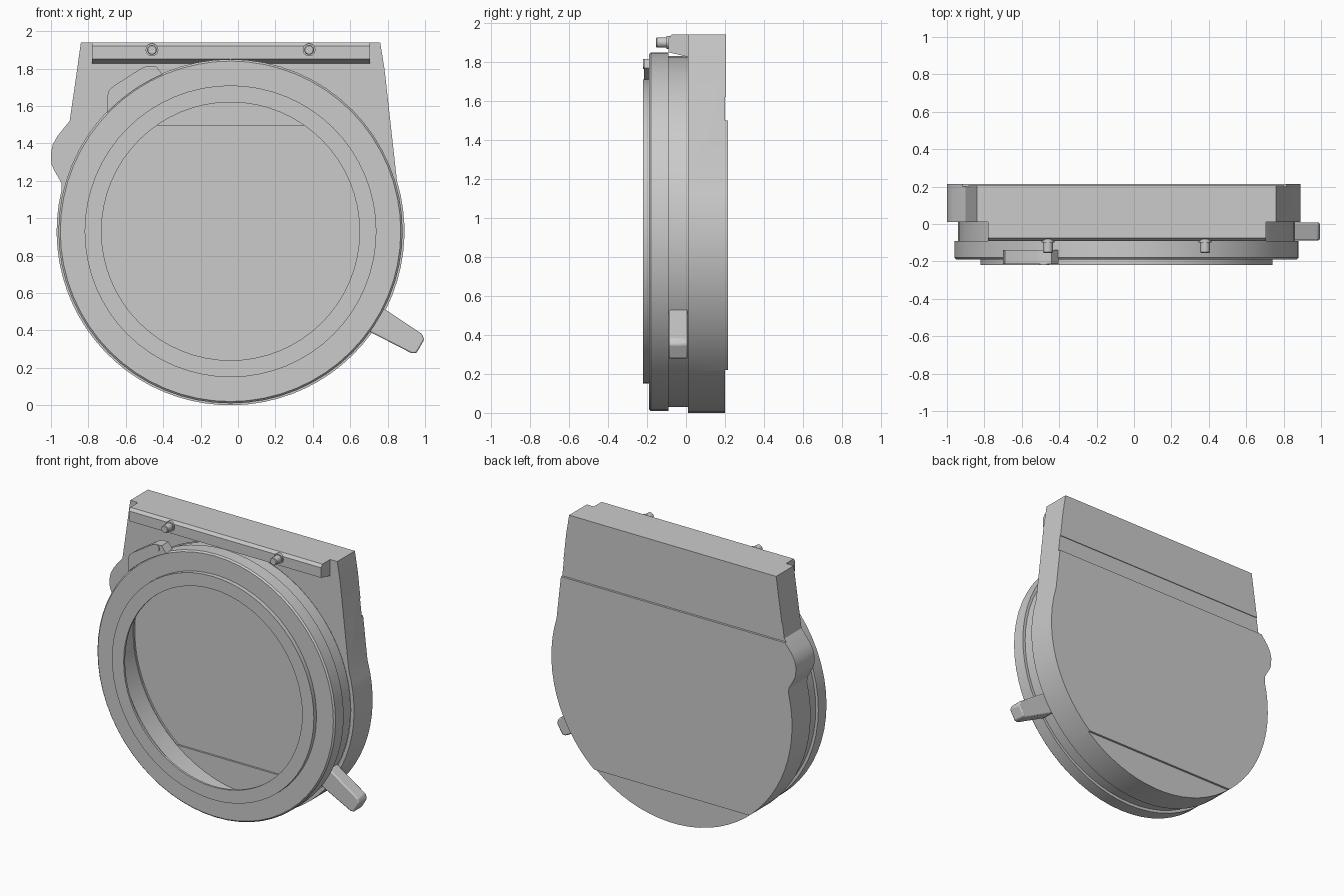
import bpy, bmesh
from math import sin, cos, asin, pi, radians, atan2

if "Cube" in bpy.data.objects:
    bpy.data.objects.remove(bpy.data.objects["Cube"])

CX, CZ = -0.04, 0.93      # centre of the round housing
SEG = 64


def finish(name, bm, angle=25):
    bmesh.ops.recalc_face_normals(bm, faces=bm.faces)
    me = bpy.data.meshes.new(name)
    bm.to_mesh(me)
    bm.free()
    ob = bpy.data.objects.new(name, me)
    bpy.context.collection.objects.link(ob)
    smooth(ob, angle)
    return ob


def smooth(ob, angle=25):
    bpy.ops.object.select_all(action='DESELECT')
    ob.select_set(True)
    bpy.context.view_layer.objects.active = ob
    bpy.ops.object.shade_smooth_by_angle(angle=radians(angle))


def prism(name, pts, a, b, axis='y'):
    """Extrude a profile: (x, z) along y, or (y, z) along x."""
    place = (lambda p, t: (p[0], t, p[1])) if axis == 'y' else (lambda p, t: (t, p[0], p[1]))
    bm = bmesh.new()
    lo = [bm.verts.new(place(p, a)) for p in pts]
    hi = [bm.verts.new(place(p, b)) for p in pts]
    bm.faces.new(lo)
    bm.faces.new(hi[::-1])
    n = len(pts)
    for i in range(n):
        j = (i + 1) % n
        bm.faces.new((lo[i], lo[j], hi[j], hi[i]))
    return finish(name, bm)


def lathe(name, profile, cx, cz, seg=SEG):
    """Revolve a closed (radius, y) profile about a y axis."""
    bm = bmesh.new()
    rings = [[bm.verts.new((cx + r * cos(2 * pi * k / seg), y, cz + r * sin(2 * pi * k / seg)))
              for r, y in profile] for k in range(seg)]
    n = len(profile)
    for k in range(seg):
        p, q = rings[k], rings[(k + 1) % seg]
        for i in range(n):
            j = (i + 1) % n
            bm.faces.new((p[i], p[j], q[j], q[i]))
    return finish(name, bm)


def arc(r, a0, a1, n, cx=CX, cz=CZ):
    return [(cx + r * cos(a0 + (a1 - a0) * i / n), cz + r * sin(a0 + (a1 - a0) * i / n))
            for i in range(n + 1)]


def rect(x0, x1, z0, z1):
    return [(x0, z0), (x1, z0), (x1, z1), (x0, z1)]


def cut(ob, cutter):
    m = ob.modifiers.new("cut", 'BOOLEAN')
    m.operation, m.solver, m.object = 'DIFFERENCE', 'EXACT', cutter
    bpy.context.view_layer.objects.active = ob
    bpy.ops.object.modifier_apply(modifier=m.name)
    bpy.data.objects.remove(cutter)


# rear housing: round bottom, tapered top, thumb bump on the left
outline = [(0.76, 1.94), (-0.84, 1.94), (-0.868, 1.74), (-0.90, 1.52), (-0.965, 1.44),
           (-0.99, 1.395), (-1.0, 1.35), (-0.998, 1.29), (-0.985, 1.26), (-0.945, 1.19)]
outline += arc(0.93, pi - asin(0.22 / 0.93), 2 * pi + asin(0.27 / 0.93), 44)
outline += [(0.783, 1.80)]
body = prism("rear_housing", outline, 0.01, 0.215)

# stepped back face
for z0, z1, y in ((-0.2, 0.22, 0.2), (1.5, 1.62, 0.2), (1.62, 2.2, 0.205)):
    cut(body, prism("step_cutter", rect(-1.3, 1.3, z0, z1), y, 0.3))

# hollow inside with a recess behind the raised back panel
cut(body, prism("cavity_cutter", arc(0.905, 0, 2 * pi * (SEG - 1) / SEG, SEG - 1), -0.05, 0.19))
lo, hi = asin(-0.705 / 0.90), asin(0.565 / 0.90)
recess = arc(0.90, lo, hi, 20) + arc(0.90, pi - hi, pi - lo, 20)
cut(body, prism("recess_cutter", recess, 0.17, 0.203))
smooth(body)

# front ring with raised inner lip and narrower middle band
lathe("front_ring", [(0.69, -0.22), (0.78, -0.22), (0.78, -0.19), (0.91, -0.19), (0.92, -0.18),
                     (0.92, -0.09), (0.90, -0.09), (0.90, 0.015), (0.88, 0.015), (0.88, -0.175),
                     (0.76, -0.175), (0.76, -0.205), (0.69, -0.205)], CX, CZ)

# mounting bar along the top edge
prism("top_bar", [(0.015, 1.94), (-0.075, 1.94), (-0.09, 1.92), (-0.09, 1.85), (0.015, 1.825)],
      -0.78, 0.705, axis='x')

# two locating pins with collars
for i, x in enumerate((-0.46, 0.38)):
    lathe(f"pin_{i + 1}", [(0.0005, -0.155), (0.022, -0.155), (0.026, -0.15), (0.026, -0.1),
                           (0.034, -0.1), (0.034, -0.07), (0.0005, -0.07)], x, 1.9, 20)

# latch tab hugging the ring at the upper left, with a small rivet
a0, a1 = atan2(0.83, -0.36), atan2(0.64, -0.665)
tab = arc(0.915, a0, a1, 8)
tab += [(-0.70, 1.65), (-0.69, 1.685), (-0.66, 1.71), (-0.52, 1.80), (-0.485, 1.815), (-0.44, 1.815)]
prism("latch_tab", tab, -0.215, -0.14)
lathe("latch_rivet", [(0.0005, -0.22), (0.025, -0.22), (0.025, -0.15), (0.0005, -0.15)],
      -0.48, 1.79, 20)

# lever sticking out at the lower right
lever = prism("lever", [(0.62, 0.47), (0.71, 0.39), (0.93, 0.277), (0.955, 0.28), (0.995, 0.35),
                        (0.985, 0.38), (0.79, 0.51), (0.69, 0.58)], -0.087, 0.008)
bev = lever.modifiers.new("bevel", 'BEVEL')
bev.width, bev.segments = 0.008, 2
